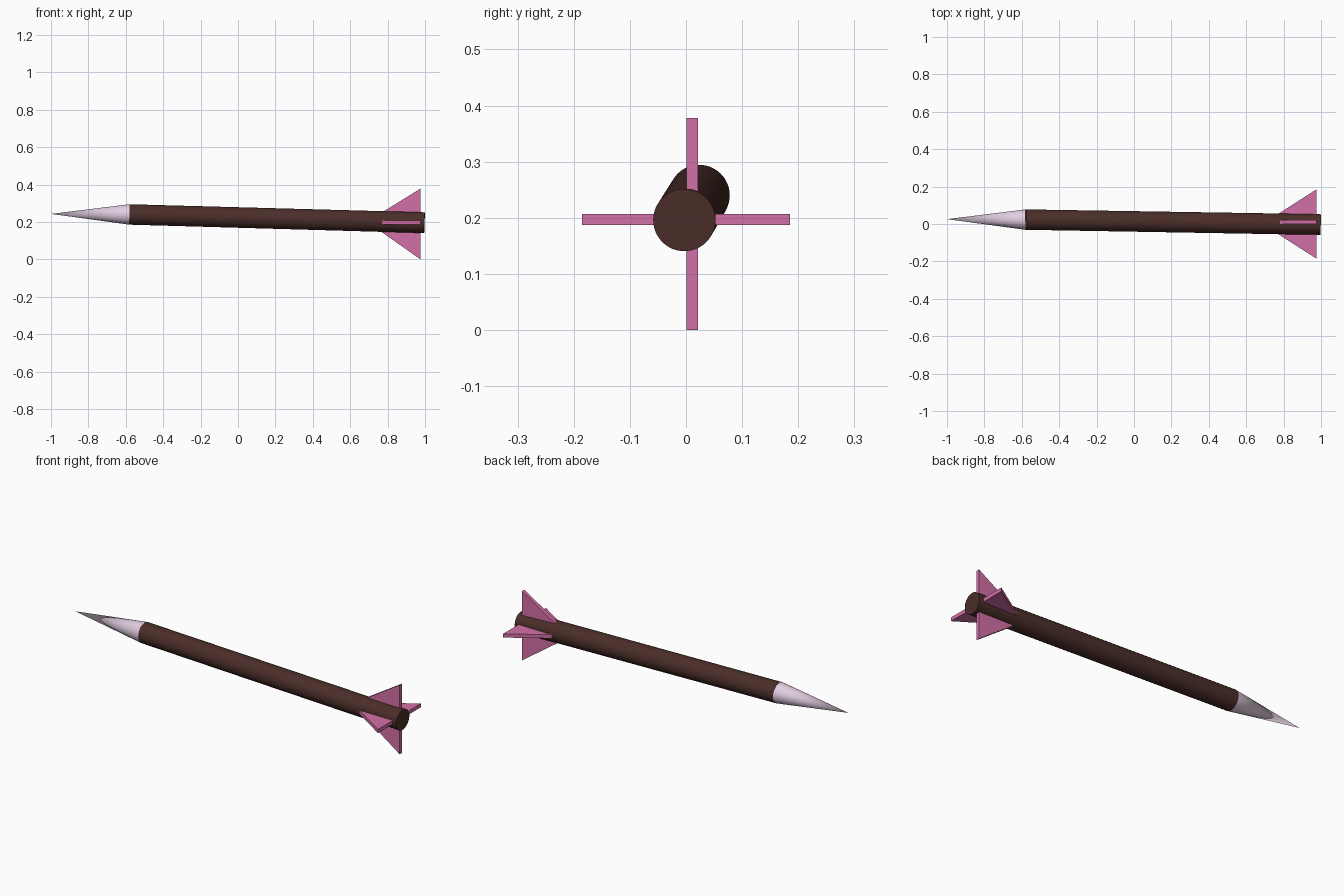
import bpy
from mathutils import Vector

if "Cube" in bpy.data.objects:
    bpy.data.objects.remove(bpy.data.objects["Cube"])


def material(name, rgb):
    m = bpy.data.materials.new(name)
    m.diffuse_color = (*rgb, 1)
    m.use_nodes = True
    m.node_tree.nodes["Principled BSDF"].inputs["Base Color"].default_value = m.diffuse_color
    return m


brown = material("dark_brown", (0.07, 0.027, 0.022))
lilac = material("pale_lilac", (0.76, 0.62, 0.76))
pink = material("pink", (0.65, 0.16, 0.38))


def round_part(name, start, end, r1, r2, mat):
    """Cylinder or cone running from start to end."""
    a, b = Vector(start), Vector(end)
    bpy.ops.mesh.primitive_cone_add(vertices=48, radius1=r1, radius2=r2,
                                    depth=(b - a).length, location=(a + b) / 2)
    ob = bpy.context.object
    ob.name = name
    ob.rotation_euler = (b - a).to_track_quat('Z', 'Y').to_euler()
    ob.data.materials.append(mat)
    bpy.ops.object.shade_smooth_by_angle(angle=0.6)


# Slightly tilted tube and its pointed nose
FRONT = (-0.58, 0.0235, 0.240)
round_part("body_tube", FRONT, (0.997, -0.003, 0.196), 0.0545, 0.0555, brown)
round_part("nose_cone", FRONT, (-1.0, 0.026, 0.243), 0.0545, 0.0, lilac)


def fin(name, profile, axis, centre):
    """Triangular plate: profile is (x, offset) along 'axis', with even thickness."""
    t = 0.0102
    verts = []
    for s in (-t, t):
        for x, v in profile:
            verts.append((x, centre + s, v) if axis == 'z' else (x, v, centre + s))
    n = len(profile)
    faces = [tuple(range(n))[::-1], tuple(range(n, 2 * n))]
    faces += [(i, (i + 1) % n, n + (i + 1) % n, n + i) for i in range(n)]
    me = bpy.data.meshes.new(name)
    me.from_pydata(verts, [], faces)
    me.validate()
    # keep normals outward
    import bmesh
    bm = bmesh.new()
    bm.from_mesh(me)
    bmesh.ops.recalc_face_normals(bm, faces=bm.faces)
    bm.to_mesh(me)
    bm.free()
    me.materials.append(pink)
    ob = bpy.data.objects.new(name, me)
    bpy.context.collection.objects.link(ob)


# Four tail fins: (name, axis, plate centre, root offset, tip offset)
for name, axis, c, root, tip in (
        ("fin_top", 'z', 0.0115, 0.250, 0.378),
        ("fin_bottom", 'z', 0.0115, 0.146, 0.0),
        ("fin_left", 'y', 0.197, 0.052, 0.185),
        ("fin_right", 'y', 0.197, -0.052, -0.185)):
    inner = root - 0.01 * (1 if tip > root else -1)
    fin(name, [(0.768, root), (0.975, tip), (0.975, inner), (0.768, inner)], axis, c)
